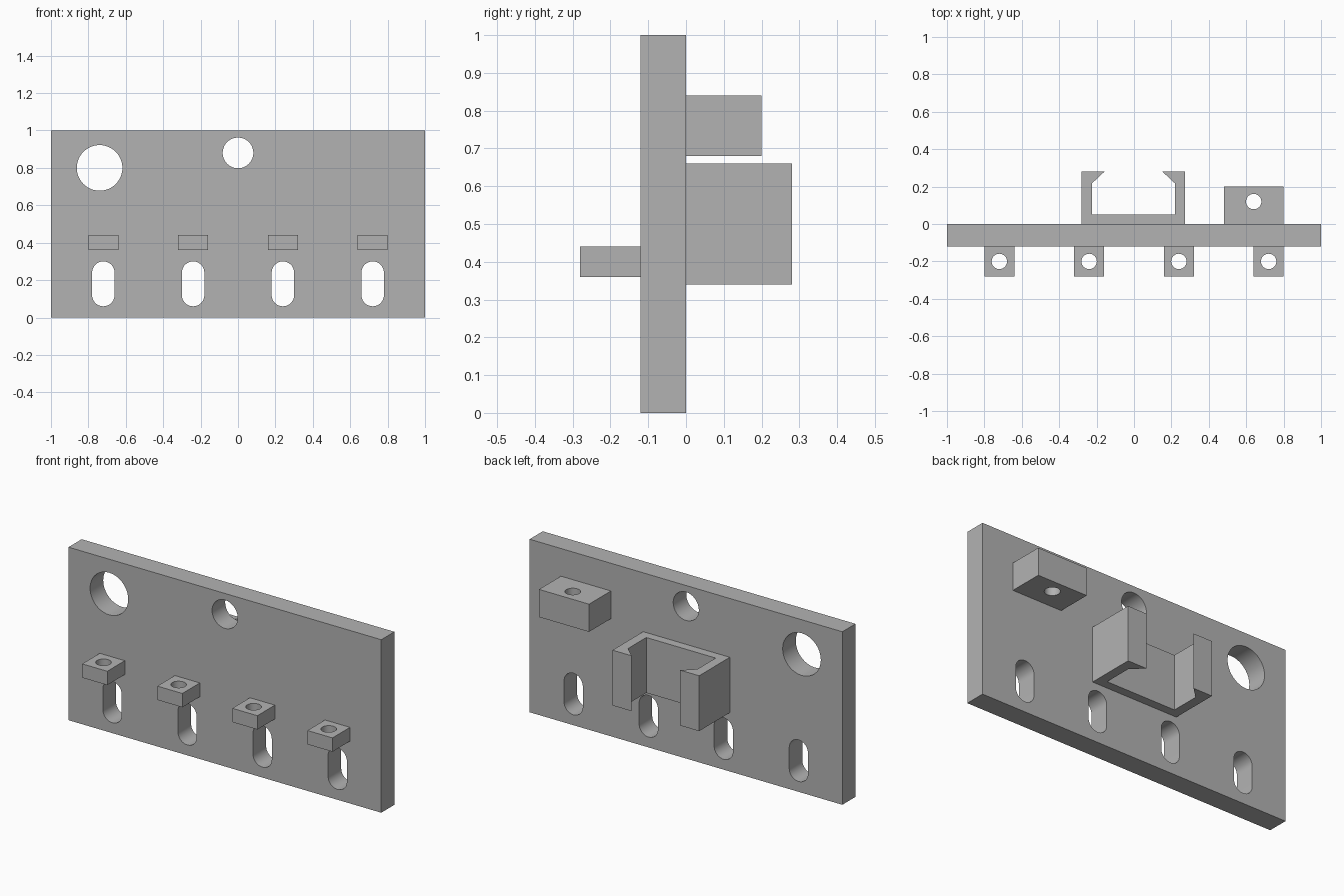
import bpy
import bmesh
from math import cos, sin, pi, radians

if "Cube" in bpy.data.objects:
    bpy.data.objects.remove(bpy.data.objects["Cube"], do_unlink=True)

grey = bpy.data.materials.new("plain grey")
grey.use_nodes = True
grey.diffuse_color = (0.45, 0.45, 0.45, 1)
grey.node_tree.nodes["Principled BSDF"].inputs["Base Color"].default_value = grey.diffuse_color


def prism(name, outline, axis, low, high):
    """Extrude a 2D outline along y (outline in x, z) or z (outline in x, y)."""
    bm = bmesh.new()
    place = (lambda u, v: (u, low, v)) if axis == "y" else (lambda u, v: (u, v, low))
    face = bm.faces.new([bm.verts.new(place(u, v)) for u, v in outline])
    extruded = bmesh.ops.extrude_face_region(bm, geom=[face])["geom"]
    shift = (0, high - low, 0) if axis == "y" else (0, 0, high - low)
    bmesh.ops.translate(bm, vec=shift,
                        verts=[g for g in extruded if isinstance(g, bmesh.types.BMVert)])
    bmesh.ops.recalc_face_normals(bm, faces=bm.faces)
    mesh = bpy.data.meshes.new(name)
    bm.to_mesh(mesh)
    bm.free()
    mesh.materials.append(grey)
    obj = bpy.data.objects.new(name, mesh)
    bpy.context.collection.objects.link(obj)
    return obj


def rect(x0, x1, v0, v1):
    return [(x0, v0), (x1, v0), (x1, v1), (x0, v1)]


def slot(x, v0, v1, r, steps=24):
    """Stadium outline with round ends centred at v0 and v1; a circle if they match."""
    end = lambda v, start: [(x + r * cos(start + pi * i / steps),
                             v + r * sin(start + pi * i / steps)) for i in range(steps + 1)]
    top, bottom = end(v1, 0), end(v0, pi)
    return top + bottom if v1 > v0 else top[:-1] + bottom[:-1]


def cut(obj, cutters):
    bpy.context.view_layer.objects.active = obj
    for cutter in cutters:
        cutter.hide_render = True
        mod = obj.modifiers.new("hole", "BOOLEAN")
        mod.operation, mod.solver, mod.object = "DIFFERENCE", "EXACT", cutter
        bpy.ops.object.modifier_apply(modifier=mod.name)
        bpy.data.objects.remove(cutter, do_unlink=True)
    bpy.ops.object.select_all(action="DESELECT")
    obj.select_set(True)
    bpy.ops.object.shade_smooth_by_angle(angle=radians(30))


columns = [-0.72, -0.24, 0.24, 0.72]

# Upright plate with two round holes and a row of slots
plate = prism("mounting_plate", rect(-1, 1, 0, 1), "y", -0.12, 0)
holes = [slot(x, 0.12, 0.24, 0.06) for x in columns]
holes += [slot(-0.74, 0.80, 0.80, 0.122), slot(0, 0.88, 0.88, 0.082)]
cut(plate, [prism("plate_cutter", h, "y", -0.2, 0.1) for h in holes])

# Front tabs, each with a vertical hole
for i, x in enumerate(columns):
    tab = prism(f"front_tab_{i + 1}", rect(x - 0.08, x + 0.08, -0.28, -0.12), "z", 0.36, 0.44)
    cut(tab, [prism("tab_cutter", slot(x, -0.2, -0.2, 0.041), "z", 0.3, 0.5)])

# Drilled block on the back
block = prism("back_block", rect(0.48, 0.80, 0, 0.20), "z", 0.68, 0.84)
cut(block, [prism("block_cutter", slot(0.64, 0.12, 0.12, 0.041), "z", 0.6, 0.9)])

# Snap clip on the back: a channel with hooked lips, mirrored about its centre
centre = -0.003
half = [(0.277, 0), (0.277, 0.28), (0.155, 0.28), (0.222, 0.217), (0.222, 0.05)]
outline = [(centre + u, v) for u, v in half] + [(centre - u, v) for u, v in reversed(half)]
prism("back_clip", outline, "z", 0.34, 0.66)
